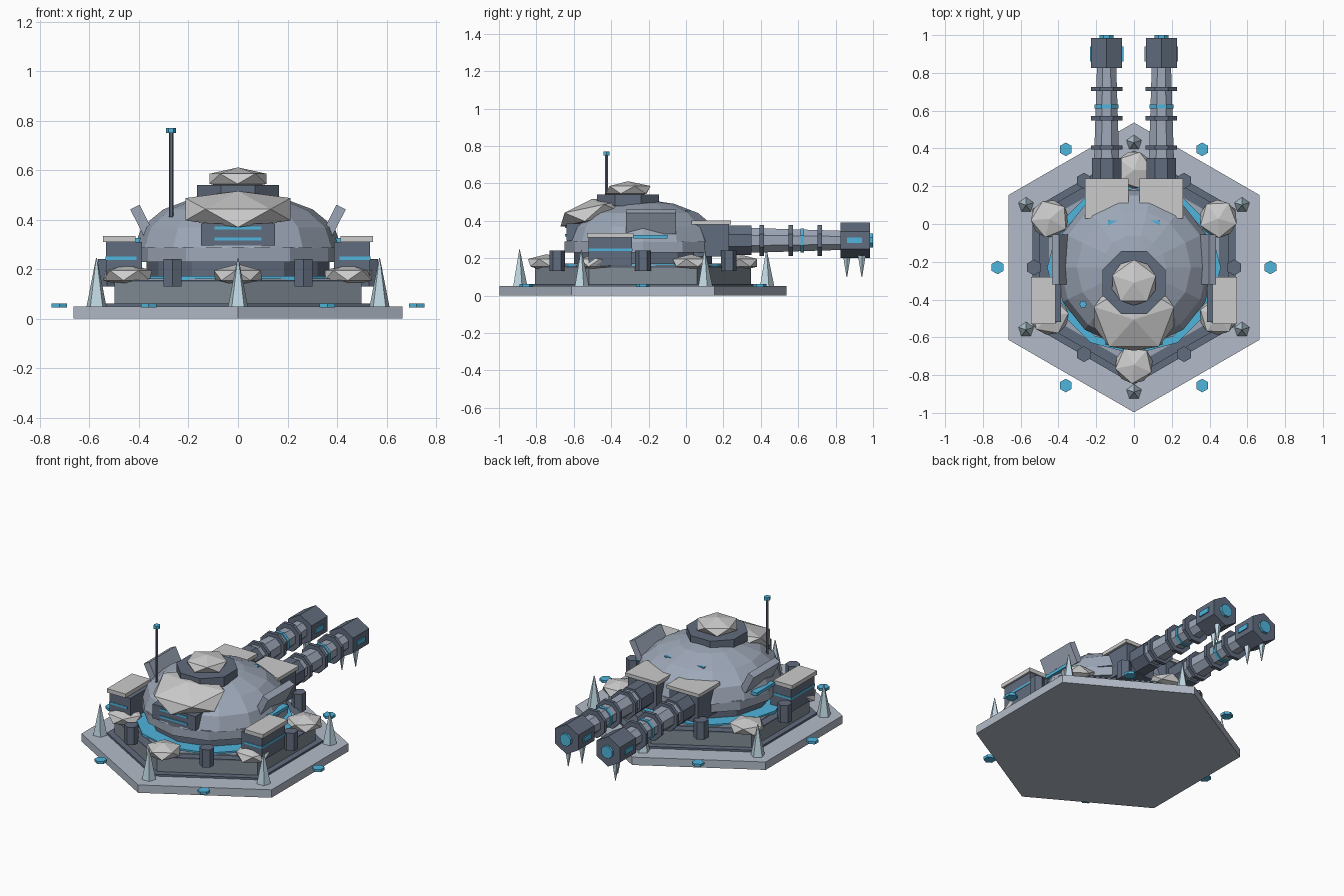
import bpy, bmesh
from math import pi, sin, cos, radians
from mathutils import Matrix, Vector

if "Cube" in bpy.data.objects:
    bpy.data.objects.remove(bpy.data.objects["Cube"])

CY = -0.23   # y of the turret axis


def mat(name, rgb):
    m = bpy.data.materials.new(name)
    m.diffuse_color = (*rgb, 1)
    m.use_nodes = True
    m.node_tree.nodes["Principled BSDF"].inputs["Base Color"].default_value = m.diffuse_color
    return m


DARK = mat("dark_metal", (0.12, 0.15, 0.21))
STEEL = mat("steel", (0.34, 0.39, 0.48))
WALL = mat("wall_grey", (0.22, 0.26, 0.30))
PALE = mat("pale_steel", (0.45, 0.50, 0.58))
SNOW = mat("snow", (0.80, 0.80, 0.81))
GLOW = mat("cyan_glow", (0.08, 0.46, 0.72))
ICE = mat("ice", (0.52, 0.68, 0.76))


def finish(name, bm, m, matrix=Matrix()):
    bmesh.ops.recalc_face_normals(bm, faces=bm.faces)
    me = bpy.data.meshes.new(name)
    bm.to_mesh(me)
    bm.free()
    me.materials.append(m)
    ob = bpy.data.objects.new(name, me)
    ob.matrix_world = matrix
    bpy.context.collection.objects.link(ob)
    return ob


def lathe(name, profile, sides, m, at=(0, 0, 0), phase=0.0, along_y=False):
    """Closed faceted solid from (radius, height) pairs, along z or y."""
    bm = bmesh.new()
    rings = []
    for r, h in profile:
        rings.append([bm.verts.new((r * cos(phase + 2 * pi * i / sides),
                                    r * sin(phase + 2 * pi * i / sides), h))
                      for i in range(sides)])
    for a, b in zip(rings, rings[1:]):
        for i in range(sides):
            j = (i + 1) % sides
            bm.faces.new((a[i], a[j], b[j], b[i]))
    bm.faces.new(rings[0])
    bm.faces.new(rings[-1])
    rot = Matrix.Rotation(-pi / 2, 4, 'X') if along_y else Matrix()
    return finish(name, bm, m, Matrix.Translation(at) @ rot)


def box(name, centre, size, m, tilt_y=0.0):
    bm = bmesh.new()
    bmesh.ops.create_cube(bm, size=1)
    bmesh.ops.scale(bm, vec=size, verts=bm.verts)
    return finish(name, bm, m, Matrix.Translation(centre) @ Matrix.Rotation(tilt_y, 4, 'Y'))


def lump(name, centre, size, m=SNOW, tilt_x=0.0, spin=0.0):
    """Squashed icosahedron snow pile."""
    bm = bmesh.new()
    bmesh.ops.create_icosphere(bm, subdivisions=1, radius=1,
                               matrix=Matrix.Rotation(spin, 4, 'Z'))
    bmesh.ops.scale(bm, vec=size, verts=bm.verts)
    return finish(name, bm, m, Matrix.Translation(centre) @ Matrix.Rotation(tilt_x, 4, 'X'))


# Hexagonal foundation
axis = (0, CY, 0)
lathe("base_plate", [(0.767, 0), (0.767, 0.05)], 6, PALE, axis, pi / 2)
lathe("base_lip", [(0.62, 0.05), (0.62, 0.062)], 6, DARK, axis, pi / 2)
lathe("base_wall", [(0.577, 0.06), (0.577, 0.15)], 6, WALL, axis, pi / 2)
lathe("base_rim", [(0.58, 0.148), (0.58, 0.156)], 6, DARK, axis, pi / 2)
lathe("base_deck", [(0.52, 0.15), (0.52, 0.162)], 6, STEEL, axis, pi / 2)

# Turret ring and dome
lathe("glow_ring", [(0.46, 0.155), (0.46, 0.172)], 12, GLOW, axis)
lathe("turret_neck", [(0.37, 0.165), (0.37, 0.235)], 12, DARK, axis)
lathe("turret_collar", [(0.42, 0.23), (0.42, 0.29)], 12, STEEL, axis)
dome = [(0.42 * cos(radians(a)), 0.285 + 0.225 * sin(radians(a))) for a in (0, 22, 44, 66, 84)]
lathe("dome", dome, 14, STEEL, axis)
lathe("hatch", [(0.18, 0.48), (0.18, 0.54)], 8, DARK, (0, -0.31, 0), pi / 8)
lump("hatch_snow", (0, -0.31, 0.565), (0.135, 0.135, 0.046), spin=0.3)
lump("dome_snow", (0, -0.49, 0.442), (0.25, 0.215, 0.075), tilt_x=radians(12), spin=pi / 2)

# Front visor and rear slot
box("visor", (0, -0.59, 0.34), (0.30, 0.10, 0.09), DARK)
for z in (0.322, 0.366):
    box("visor_slit", (0, -0.641, z), (0.19, 0.01, 0.012), GLOW)
box("rear_slot", (0, 0.0, 0.437), (0.275, 0.035, 0.035), GLOW)

# Antenna
lathe("antenna_mast", [(0.009, 0.41), (0.009, 0.75)], 6, DARK, (-0.27, -0.425, 0))
lathe("antenna_tip", [(0.02, 0.75), (0.02, 0.77)], 6, GLOW, (-0.27, -0.425, 0))

# Parts repeated around the hexagon
for i in range(6):
    a = pi / 2 + i * pi / 3
    corner = Vector((cos(a), sin(a), 0))
    side = Vector((cos(a + pi / 6), sin(a + pi / 6), 0))
    o = Vector(axis)
    lathe("ice_spike", [(0.042, 0.05), (0.002, 0.245)], 5, ICE, o + corner * 0.66, pi / 2)
    lump("base_snow", o + corner * 0.515 + Vector((0, 0, 0.175)), (0.112, 0.112, 0.046), spin=i * 0.7)
    lathe("post", [(0.042, 0.13), (0.042, 0.242)], 6, DARK, o + side * 0.53, pi / 2)
    lathe("marker_light", [(0.036, 0.046), (0.036, 0.062)], 6, GLOW, o + side * 0.722, pi / 2)

for s in (-1, 1):
    # Side pods and tilted armour
    box("side_pod", (s * 0.46, -0.405, 0.235), (0.145, 0.23, 0.15), DARK)
    box("pod_strip", (s * 0.472, -0.405, 0.245), (0.126, 0.236, 0.014), GLOW)
    box("pod_snow_cap", (s * 0.48, -0.405, 0.322), (0.13, 0.25, 0.025), SNOW)
    box("armour_flap", (s * 0.388, -0.187, 0.395), (0.042, 0.265, 0.125), STEEL, s * radians(27))
    box("side_slot", (s * 0.405, -0.19, 0.315), (0.04, 0.18, 0.02), GLOW)

    # Cannon
    x, z = s * 0.145, 0.295
    at = (x, 0, z)
    box("cannon_mount", (x, 0.135, z), (0.20, 0.19, 0.17), DARK)
    box("mount_snow_cap", (x, 0.135, 0.39), (0.23, 0.21, 0.022), SNOW)
    lathe("breech", [(0.085, 0.22), (0.085, 0.35)], 8, DARK, at, pi / 8, True)
    lathe("barrel", [(0.072, 0.34), (0.055, 0.84)], 8, STEEL, at, pi / 8, True)
    for y in (0.405, 0.56, 0.715):
        lathe("barrel_ring", [(0.09, y - 0.011), (0.09, y + 0.011)], 8, DARK, at, pi / 8, True)
    lathe("barrel_glow_ring", [(0.069, 0.612), (0.069, 0.632)], 8, GLOW, at, pi / 8, True)
    lathe("muzzle", [(0.095, 0.825), (0.095, 0.985)], 6, DARK, at, pi / 2, True)
    lathe("muzzle_glow", [(0.04, 0.98), (0.04, 1.0)], 8, GLOW, at, pi / 8, True)
    for t in (-1, 1):
        box("muzzle_strip", (x + t * 0.083, 0.90, z), (0.012, 0.08, 0.03), GLOW)
    for y, dx in ((0.86, -0.02), (0.94, 0.02)):
        lathe("icicle", [(0.002, 0.10), (0.022, 0.215)], 5, ICE, (x + s * dx, y, 0))
